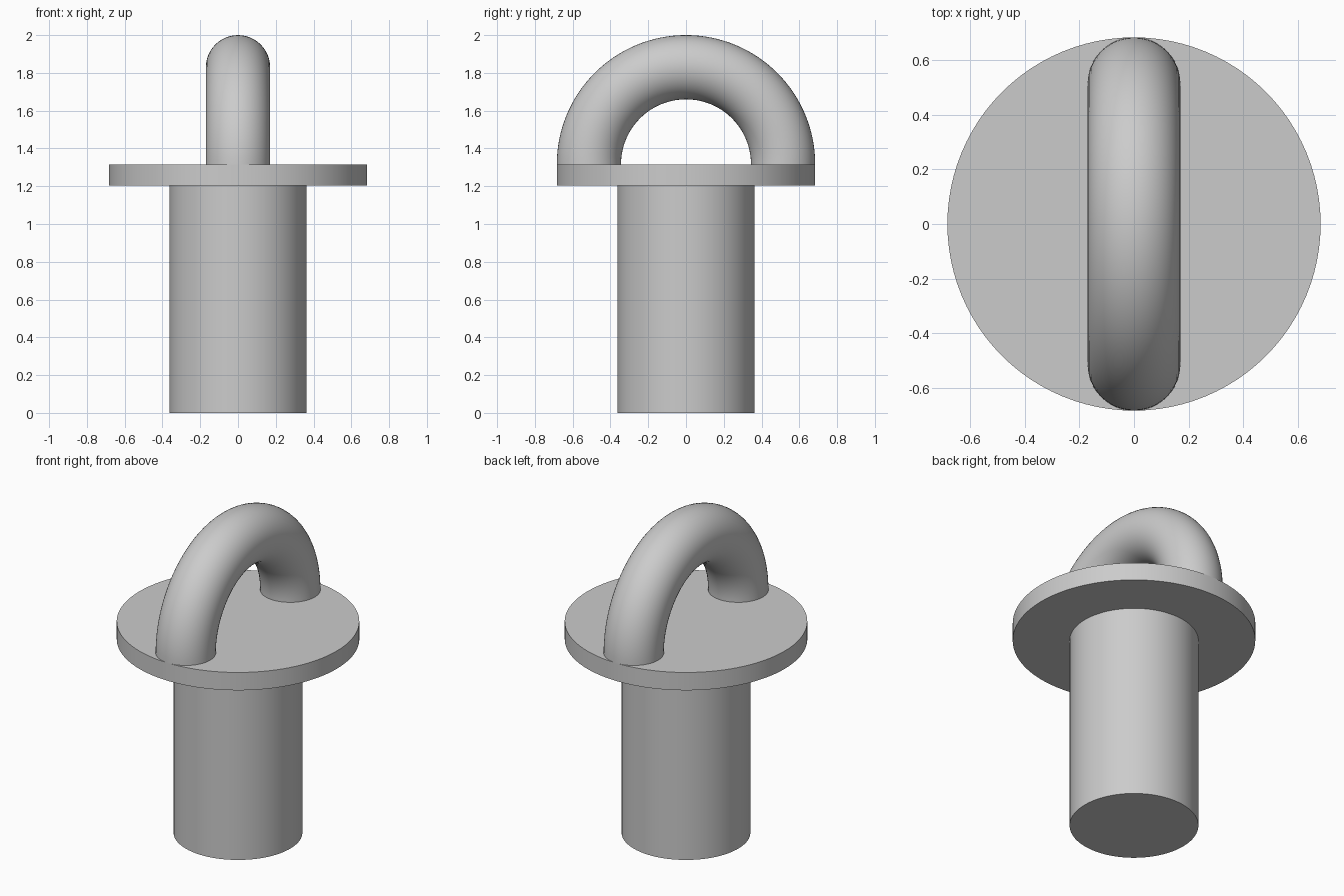
import bpy, bmesh, math
from mathutils import Vector

if "Cube" in bpy.data.objects:
    bpy.data.objects.remove(bpy.data.objects["Cube"])

SHANK_R, FLANGE_R = 0.363, 0.684
FLANGE_Z, DECK_Z = 1.205, 1.316
TUBE_R = 0.17
BEND_R = FLANGE_R - TUBE_R

grey = bpy.data.materials.new("plain grey")
grey.diffuse_color = (0.6, 0.6, 0.6, 1)
grey.use_nodes = True
grey.node_tree.nodes["Principled BSDF"].inputs["Base Color"].default_value = grey.diffuse_color


def finish(name, bm):
    bmesh.ops.remove_doubles(bm, verts=bm.verts, dist=1e-5)
    bmesh.ops.recalc_face_normals(bm, faces=bm.faces)
    mesh = bpy.data.meshes.new(name)
    bm.to_mesh(mesh)
    bm.free()
    mesh.materials.append(grey)
    obj = bpy.data.objects.new(name, mesh)
    bpy.context.collection.objects.link(obj)
    bpy.ops.object.select_all(action='DESELECT')
    bpy.context.view_layer.objects.active = obj
    obj.select_set(True)
    bpy.ops.object.shade_smooth_by_angle(angle=math.radians(30))
    return obj


def spin(bm, points, closed, center, axis, angle, steps):
    verts = [bm.verts.new(p) for p in points]
    pairs = list(zip(verts, verts[1:]))
    if closed:
        pairs.append((verts[-1], verts[0]))
    edges = [bm.edges.new(p) for p in pairs]
    bmesh.ops.spin(bm, geom=verts + edges, cent=center, axis=axis,
                   angle=angle, steps=steps)


# Plug body: round shank and flange turned from one profile
bm = bmesh.new()
profile = [(0, 0), (SHANK_R, 0), (SHANK_R, FLANGE_Z), (FLANGE_R, FLANGE_Z),
           (FLANGE_R, DECK_Z), (0, DECK_Z)]
spin(bm, [(r, 0, z) for r, z in profile], False, (0, 0, 0), (0, 0, 1), 2 * math.pi, 96)
finish("shank_and_flange", bm)

# Handle: half ring of round bar standing on the flange, front to back
bm = bmesh.new()
ring = []
for i in range(48):
    a = 2 * math.pi * i / 48
    ring.append((TUBE_R * math.cos(a), BEND_R + TUBE_R * math.sin(a), DECK_Z))
spin(bm, ring, True, Vector((0, 0, DECK_Z)), (1, 0, 0), math.pi, 64)
handle = finish("handle", bm)
